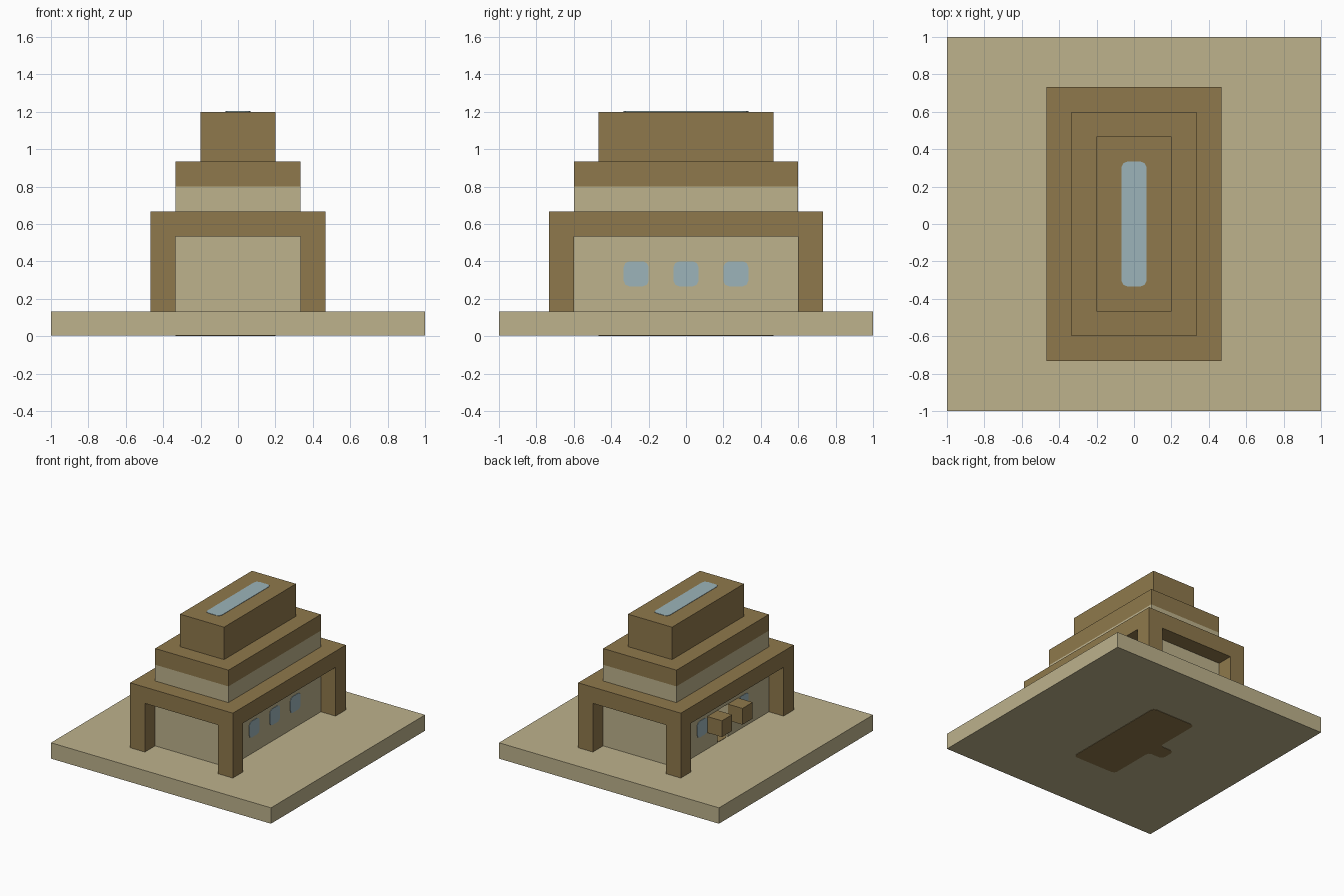
import bpy
import bmesh
from mathutils import Vector

U = 2 / 15          # one building block
LIFT = 0.003        # how far painted plates stand proud

if "Cube" in bpy.data.objects:
    bpy.data.objects.remove(bpy.data.objects["Cube"], do_unlink=True)


def material(name, rgb):
    mat = bpy.data.materials.new(name)
    mat.use_nodes = True
    mat.diffuse_color = (*rgb, 1)
    mat.node_tree.nodes["Principled BSDF"].inputs["Base Color"].default_value = (*rgb, 1)
    return mat


TAN = material("tan stone", (0.509, 0.445, 0.262))
BROWN = material("brown timber", (0.275, 0.191, 0.072))
GLASS = material("pale blue glass", (0.332, 0.456, 0.491))


def finish(name, bm, *mats):
    bmesh.ops.recalc_face_normals(bm, faces=bm.faces)
    mesh = bpy.data.meshes.new(name)
    bm.to_mesh(mesh)
    bm.free()
    for mat in mats:
        mesh.materials.append(mat)
    obj = bpy.data.objects.new(name, mesh)
    bpy.context.collection.objects.link(obj)
    return obj


def block_mesh(centre, size):
    bm = bmesh.new()
    bmesh.ops.create_cube(bm, size=1)
    bmesh.ops.scale(bm, vec=size, verts=bm.verts)
    bmesh.ops.translate(bm, vec=centre, verts=bm.verts)
    return bm


def block(name, mat, width, depth, bottom, top, x=0, y=0):
    """Box measured in blocks."""
    centre = Vector((x, y, (bottom + top) / 2)) * U
    return finish(name, block_mesh(centre, Vector((width, depth, top - bottom)) * U), mat)


def round_edges(bm, axis, offset=0.03):
    """Round the edges running along one axis."""
    edges = [e for e in bm.edges
             if abs((e.verts[0].co - e.verts[1].co).normalized()[axis]) > 0.9]
    bmesh.ops.bevel(bm, geom=edges, offset=offset, segments=2, profile=0.5, affect='EDGES')


def plate(name, centre, size, axis):
    """Thin rounded pane of glass."""
    bm = block_mesh(Vector(centre), Vector(size))
    round_edges(bm, axis)
    return finish(name, bm, GLASS)


def carve(obj, cutters):
    for cutter in cutters:
        mod = obj.modifiers.new("carve", 'BOOLEAN')
        mod.operation = 'DIFFERENCE'
        mod.solver = 'EXACT'
        mod.object = cutter
    graph = bpy.context.evaluated_depsgraph_get()
    mesh = bpy.data.meshes.new_from_object(obj.evaluated_get(graph))
    obj.modifiers.clear()
    obj.data = mesh
    for cutter in cutters:
        bpy.data.objects.remove(cutter, do_unlink=True)


# Ground slab
block("ground_slab", TAN, 15, 15, LIFT / U, 1)

# Timber floor with doorstep, showing through the slab
bm = bmesh.new()
outline = [(-1.5, -3.5), (1.5, -3.5), (1.5, 3.5), (-1.5, 3.5),
           (-1.5, 0.5), (-2.5, 0.5), (-2.5, -0.5), (-1.5, -0.5)]
face = bm.faces.new([bm.verts.new((x * U, y * U, 0)) for x, y in outline])
grown = bmesh.ops.extrude_face_region(bm, geom=[face])["geom"]
bmesh.ops.translate(bm, vec=(0, 0, U + LIFT),
                    verts=[v for v in grown if isinstance(v, bmesh.types.BMVert)])
round_edges(bm, 2)
finish("floor", bm, BROWN)

# Hollow room with a doorway on one long side
walls = block("walls", TAN, 5, 9, 1, 4)
carve(walls, [block("room_cutter", TAN, 3, 7, 0.5, 4.5),
              block("door_cutter", TAN, 2, 1, 0.5, 3, x=-2.5)])

# Canopy on four corner posts
canopy = block("canopy", BROWN, 7, 11, 1, 5)
carve(canopy, [block("front_opening_cutter", BROWN, 5, 13, 0.5, 4),
               block("side_opening_cutter", BROWN, 9, 9, 0.5, 4)])

# Lamps either side of the doorway
for side, y in (("back", 1), ("front", -1)):
    block(side + "_door_lamp", BROWN, 1, 1, 2, 3, x=-3, y=y)

# Upper storey: stone band below, timber band above
bm = block_mesh(Vector((0, 0, 6 * U)), Vector((5, 9, 2)) * U)
bmesh.ops.bisect_plane(bm, geom=bm.verts[:] + bm.edges[:] + bm.faces[:],
                       plane_co=(0, 0, 6 * U), plane_no=(0, 0, 1))
for f in bm.faces:
    f.material_index = int(f.calc_center_median().z > 6 * U)
finish("upper_storey", bm, TAN, BROWN)

# Roof tower and skylight
block("roof_tower", BROWN, 3, 7, 7, 9)
plate("skylight", (0, 0, 9 * U), (U, 5 * U, 2 * LIFT), 2)

# Three windows on each long side (the doorway takes the middle of one)
for side, sign in (("left", 1), ("right", -1)):
    for y in (-2, 0, 2):
        if sign > 0 or y:
            plate(side + "_window", (sign * 2.5 * U, y * U, 2.5 * U), (2 * LIFT, U, U), 0)
